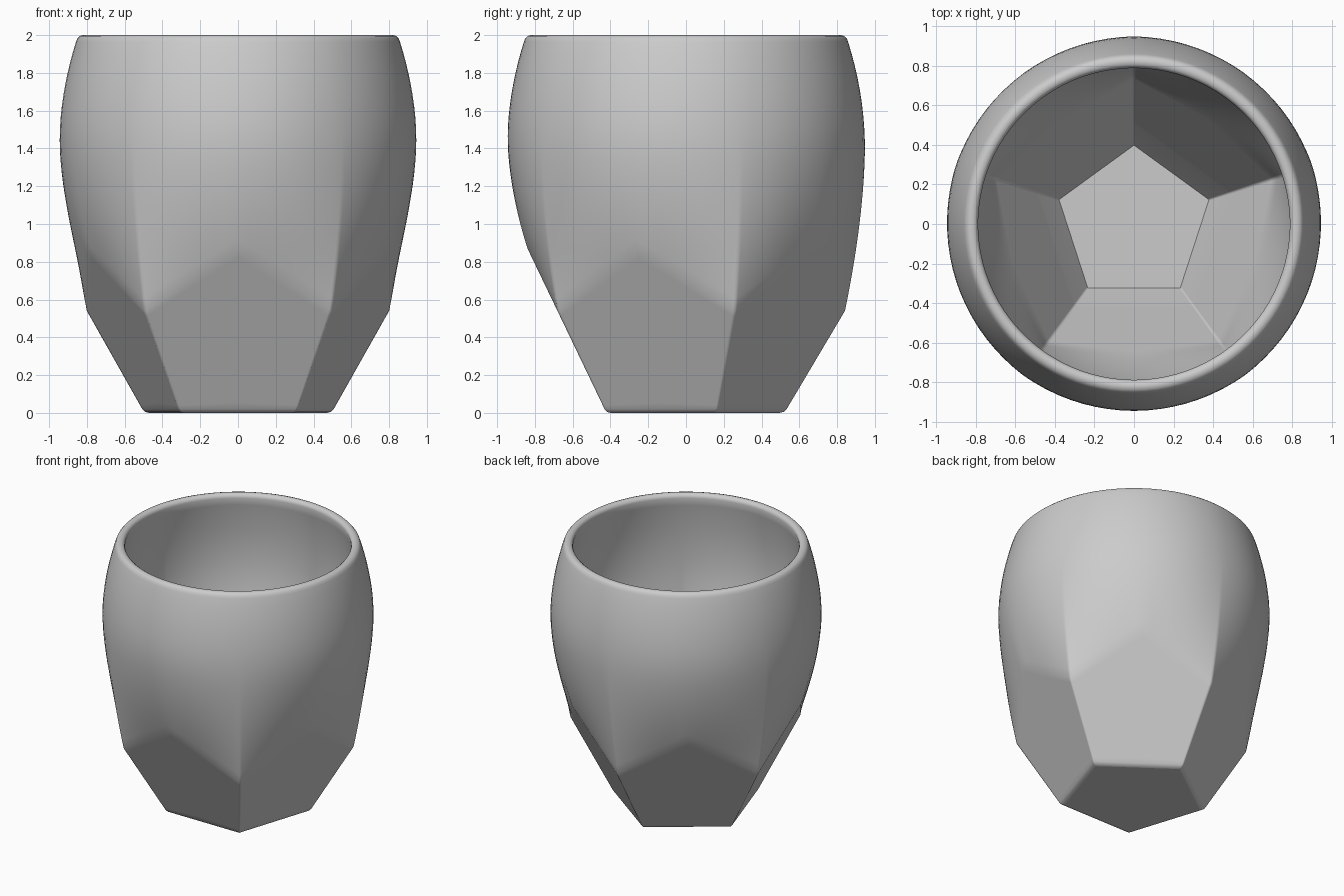
import bpy, bmesh, math

if "Cube" in bpy.data.objects:
    bpy.data.objects.remove(bpy.data.objects["Cube"])

SIDES = 5
ROWS = 22           # rows in the rounded upper wall
SLOPE = 0.48        # lean of the flat lower facets
HALF = 180 / SIDES
TAN_HALF = math.tan(math.radians(HALF))
# column angles inside one facet, with tight columns beside the corners
ANGLES = [-36, -35.2, -34] + [i * 4 for i in range(-8, 9)] + [34, 35.2]


def crease(phi, d0, z_corner, z_mid):
    """Point (r, z) where the flat facet meets the rounded wall: a straight V per facet."""
    T = math.tan(abs(phi))
    xc = (d0 + SLOPE * z_corner) * TAN_HALF
    dz = z_mid - z_corner
    t = T * (d0 + SLOPE * z_mid) / (xc + T * SLOPE * dz)
    z = z_mid - dz * t
    return (d0 + SLOPE * z) / math.cos(phi), z


def wall(phi, d0, z_foot, zc, zm, r_low, r_max, r_top, z_top, z_round):
    """Flat facet from the foot to the crease, then a wall blending into a circle."""
    def profile(z):
        if z < 1.4:
            return r_max - (r_max - r_low) * ((1.4 - z) / (1.4 - zc)) ** 1.7
        return r_max - (r_max - r_top) * ((z - 1.4) / (z_top - 1.4)) ** 2
    rb, zb = crease(phi, d0, zc, zm)
    pts = []
    for f in (0, 0.04, 0.5, 0.94):
        z = z_foot + (zb - z_foot) * f
        pts.append(((d0 + SLOPE * z) / math.cos(phi), z))
    gap = profile(zb) - rb
    for i in range(ROWS + 1):
        z = zb + (z_top - zb) * i / ROWS
        s = min(1, (z - zb) / (z_round - zb))
        pts.append((profile(z) - gap * (1 - s) ** 2, z))
    return pts


def column(phi):
    c = math.cos(phi)
    # foot with small rounded edge
    pts = [(a / c, z) for a, z in ((0.400, 0), (0.418, 0.005))]
    # outer wall
    pts += wall(phi, 0.4215, 0.02, 0.54, 0.87, 0.84, 0.947, 0.858, 1.965, 1.6)
    # rounded lip
    pts += [(0.851, 1.983), (0.839, 1.995), (0.822, 2.0),
            (0.805, 1.997), (0.793, 1.988)]
    # inner wall
    pts += wall(phi, 0.31, 0.21, 0.61, 0.73, 0.745, 0.848, 0.787, 1.97, 1.7)[::-1]
    # inner floor slope
    pts += [(0.322 / c, 0.05)]
    return pts


bm = bmesh.new()
cols = []
for side in range(SIDES):
    for deg in ANGLES:
        ang = math.radians(-90 + side * 2 * HALF + deg)
        cols.append([bm.verts.new((r * math.cos(ang), r * math.sin(ang), z))
                     for r, z in column(math.radians(deg))])

# skin between neighbouring columns, then close foot and inner floor
for a, b in zip(cols, cols[1:] + cols[:1]):
    for i in range(len(a) - 1):
        bm.faces.new((a[i], b[i], b[i + 1], a[i + 1])).smooth = True
bm.faces.new([c[0] for c in reversed(cols)])
bm.faces.new([c[-1] for c in cols])
bmesh.ops.recalc_face_normals(bm, faces=bm.faces)

mesh = bpy.data.meshes.new("cup")
bm.to_mesh(mesh)
bm.free()
cup = bpy.data.objects.new("cup", mesh)
bpy.context.collection.objects.link(cup)
